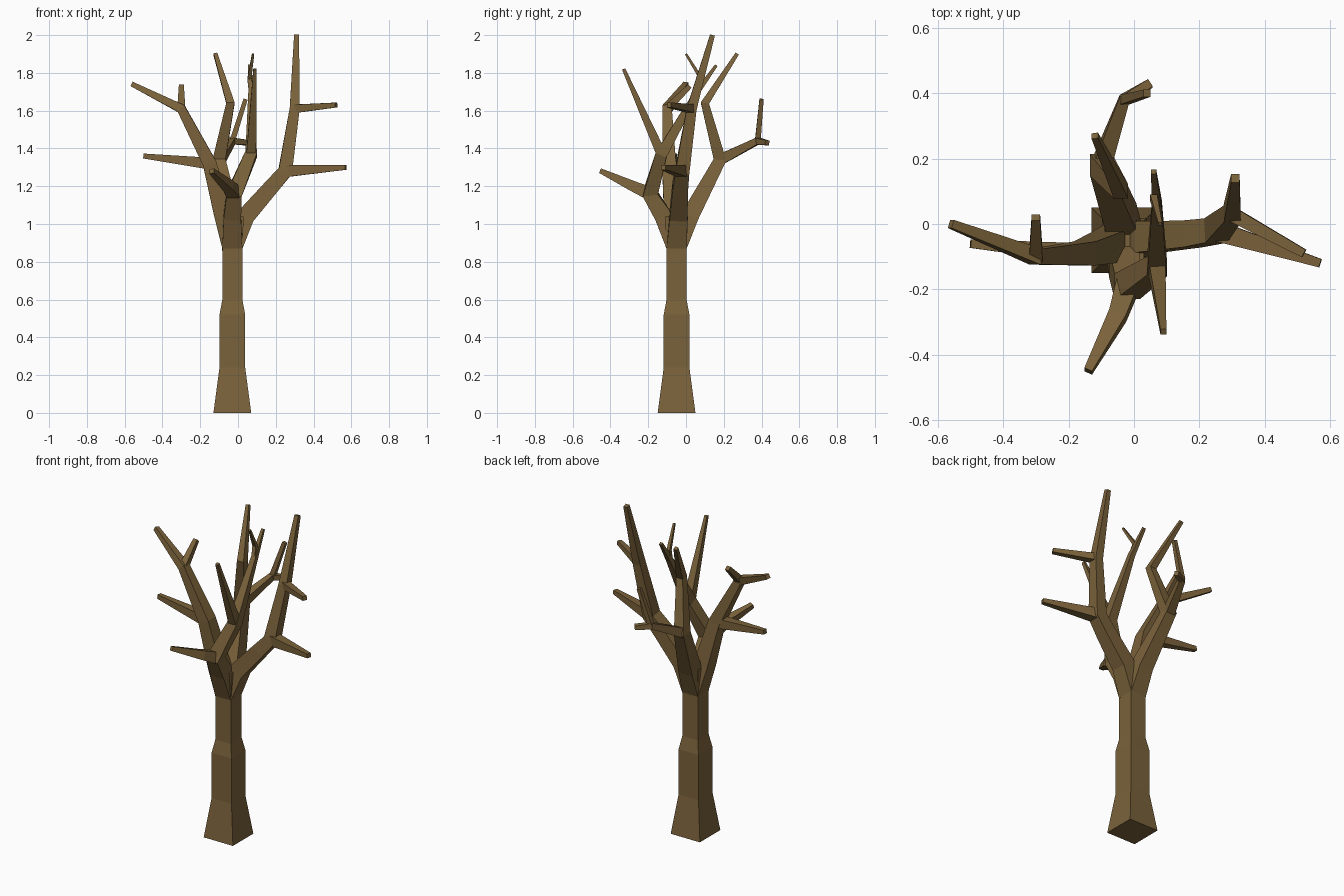
import bpy
import bmesh
from mathutils import Vector

default_cube = bpy.data.objects.get("Cube")
if default_cube:
    bpy.data.objects.remove(default_cube, do_unlink=True)

bark = bpy.data.materials.new("brown_bark")
bark.use_nodes = True
bark.diffuse_color = (0.195, 0.122, 0.043, 1)
shader = bark.node_tree.nodes["Principled BSDF"]
shader.inputs["Base Color"].default_value = bark.diffuse_color


def square_ring(bm, centre, direction, reference, radius):
    """Add four corners of a square that lies across the given direction."""
    side = (reference - direction * reference.dot(direction)).normalized() * radius
    other = direction.cross(side)
    corners = (side + other, other - side, -side - other, side - other)
    return [bm.verts.new(centre + corner) for corner in corners]


def tube(name, joints):
    """Build a closed square tube through (centre, half width) joints."""
    centres = [centre for centre, radius in joints]
    steps = [(end - start).normalized() for start, end in zip(centres, centres[1:])]
    overall = centres[-1] - centres[0]
    sideways = abs(overall.x) > abs(overall.y)
    reference = Vector((not sideways, sideways, False))

    # Each joint faces halfway between the steps before and after it
    before = [steps[0]] + steps
    after = steps + [steps[-1]]
    bm = bmesh.new()
    rings = []
    for (centre, radius), arriving, leaving in zip(joints, before, after):
        direction = (arriving + leaving).normalized()
        rings.append(square_ring(bm, centre, direction, reference, radius))

    # Walls and end caps
    for low, high in zip(rings, rings[1:]):
        for k in range(len(low)):
            bm.faces.new((low[k - 1], low[k], high[k], high[k - 1]))
    bm.faces.new(rings[0])
    bm.faces.new(rings[-1])
    bmesh.ops.recalc_face_normals(bm, faces=bm.faces)

    mesh = bpy.data.meshes.new(name)
    bm.to_mesh(mesh)
    bm.free()
    mesh.materials.append(bark)
    bpy.context.collection.objects.link(bpy.data.objects.new(name, mesh))


def grow(name, parent_joint, *points, tip=0.013):
    """Grow a branch from a parent joint, thinning evenly to its tip.

    The returned joints let further branches fork from this one.
    """
    origin, parent_radius = parent_joint
    base = parent_radius * 0.85
    centres = [origin] + [Vector(point) for point in points]
    travelled = [0]
    for start, end in zip(centres, centres[1:]):
        travelled.append(travelled[-1] + (end - start).length)
    joints = []
    for centre, distance in zip(centres, travelled):
        radius = base + (tip - base) * distance / travelled[-1]
        joints.append((centre, radius))
    tube(name, joints)
    return joints


# Trunk with a flared foot, a narrow neck and a slightly wider crown
foot = Vector((-0.03, -0.05, 0))
profile = ((0, 0.1), (0.24, 0.068), (0.52, 0.068),
           (0.6, 0.053), (0.86, 0.053), (1.04, 0.06))
tube("trunk", [(foot + Vector((0, 0, height)), radius) for height, radius in profile])
crown = (foot + Vector((0, 0, 0.88)), 0.063)

# Left limb with two side branches
left_limb = grow("left_limb", crown, (0.04, -0.04, 1.04), (0.18, -0.03, 1.2),
                 (0.25, -0.02, 1.28), (0.3, 0.03, 1.61), (0.31, 0.14, 2))
left_elbow, left_fork = left_limb[3:5]
grow("left_low_branch", left_elbow, (0.57, -0.12, 1.3))
grow("left_high_branch", left_fork, (0.52, -0.09, 1.63))

# Right limb with a low branch and an upright twig
right_limb = grow("right_limb", crown, (-0.08, -0.07, 1.05), (-0.15, -0.09, 1.32),
                  (-0.3, -0.1, 1.61), (-0.56, 0, 1.74))
right_elbow, right_fork = right_limb[2:4]
grow("right_low_branch", right_elbow, (-0.5, -0.06, 1.36))
grow("right_upright_twig", right_fork, (-0.3, 0.02, 1.73))

# Front limb that turns upward, with a forward branch and thin twigs
front_limb = grow("front_limb", crown, (-0.03, -0.12, 1.04), (-0.02, -0.19, 1.16),
                  (0.07, -0.13, 1.37), (0.07, 0.06, 1.7), (0.06, 0.16, 1.84),
                  tip=0.008)
front_elbow, front_fork, front_top = front_limb[2:5]
grow("front_low_branch", front_elbow, (-0.05, -0.28, 1.2), (-0.14, -0.45, 1.28))
grow("front_rising_branch", front_fork, (0.09, -0.33, 1.82), tip=0.009)
grow("front_top_twig", front_top, (0.06, 0.08, 1.77), (0.08, 0, 1.9), tip=0.006)

# Back limb that bends inward, with an outer branch and its twig
back_limb = grow("back_limb", crown, (-0.04, 0.02, 1.04), (-0.1, 0.18, 1.34),
                 (-0.04, 0.1, 1.64), (-0.12, 0.27, 1.9), tip=0.01)
back_elbow = back_limb[2]
back_branch = grow("back_outer_branch", back_elbow,
                   (-0.03, 0.38, 1.44), (0.05, 0.43, 1.43))
back_fork = back_branch[1]
grow("back_outer_twig", back_fork, (0.04, 0.4, 1.66), tip=0.011)
